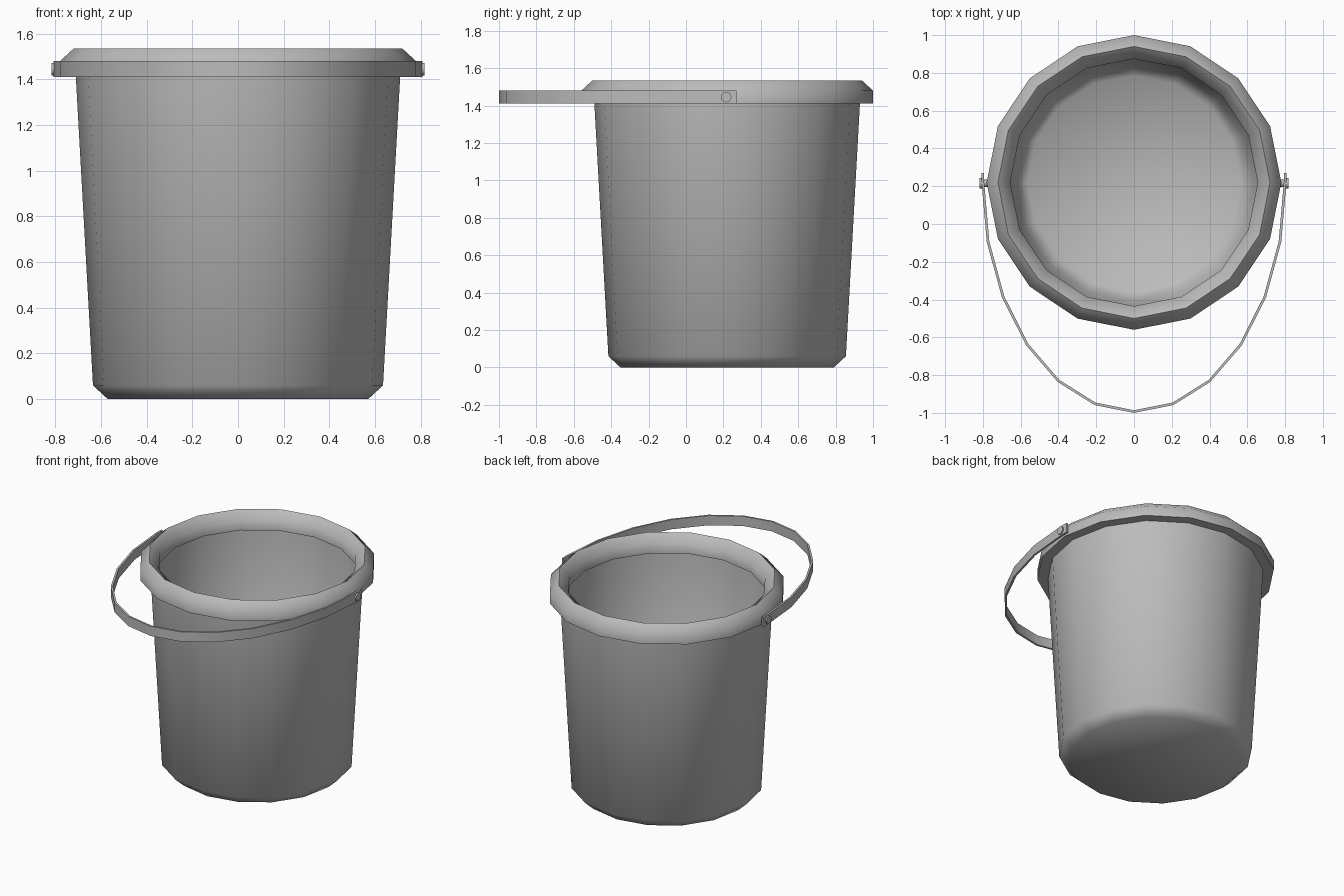
import bpy, bmesh
from math import sin, cos, pi, radians
from mathutils import Matrix

if "Cube" in bpy.data.objects:
    bpy.data.objects.remove(bpy.data.objects["Cube"], do_unlink=True)

CENTRE_Y = 0.22      # bucket axis, offset by the lowered handle
SIDES = 16
BAND_LOW, BAND_HIGH = 1.41, 1.48

grey = bpy.data.materials.new("plain grey")
grey.use_nodes = True
colour = (0.5, 0.5, 0.5, 1)
grey.diffuse_color = colour
grey.node_tree.nodes["Principled BSDF"].inputs["Base Color"].default_value = colour


def finish(name, bm, angle):
    """Turn a bmesh into a shaded object."""
    bmesh.ops.recalc_face_normals(bm, faces=bm.faces)
    mesh = bpy.data.meshes.new(name)
    bm.to_mesh(mesh)
    bm.free()
    mesh.materials.append(grey)
    obj = bpy.data.objects.new(name, mesh)
    bpy.context.collection.objects.link(obj)
    bpy.ops.object.select_all(action="DESELECT")
    obj.select_set(True)
    bpy.context.view_layer.objects.active = obj
    bpy.ops.object.shade_smooth_by_angle(angle=radians(angle))
    return obj


def bridge(bm, a, b):
    """Join two closed loops of vertices with quads."""
    for i in range(len(a)):
        j = (i + 1) % len(a)
        bm.faces.new((a[i], a[j], b[j], b[i]))


def revolve(name, profile, angle):
    """Revolve (radius, height) points, capping both ends."""
    bm = bmesh.new()
    rings = []
    for r, z in profile:
        rings.append([bm.verts.new((r * cos(2 * pi * i / SIDES),
                                    CENTRE_Y + r * sin(2 * pi * i / SIDES), z))
                      for i in range(SIDES)])
    for a, b in zip(rings, rings[1:]):
        bridge(bm, a, b)
    bm.faces.new(rings[0])
    bm.faces.new(rings[-1])
    return finish(name, bm, angle)


# Bucket: outer wall, rolled rim, then thin inner wall and floor
revolve("bucket_body", [
    (0.57, 0), (0.635, 0.06), (0.71, BAND_LOW),
    (0.78, BAND_LOW), (0.78, BAND_HIGH), (0.72, 1.535), (0.655, BAND_HIGH),
    (0.655, BAND_LOW), (0.697, BAND_LOW), (0.623, 0.066), (0.565, 0.012),
], 60)

# Handle: flat strap along half an ellipse with short straight ends
bm = bmesh.new()
half = 0.007
path = [(-1, 0, -0.8, 0.27)]
for k in range(13):
    t = radians(-90 + 15 * k)
    path.append((sin(t), -cos(t), 0.8 * sin(t), CENTRE_Y - 1.213 * cos(t)))
path.append((1, 0, 0.8, 0.27))
sections = []
for nx, ny, x, y in path:
    sections.append([bm.verts.new((x + s * half * nx, y + s * half * ny, z))
                     for s, z in ((-1, BAND_LOW), (1, BAND_LOW),
                                  (1, BAND_HIGH), (-1, BAND_HIGH))])
for a, b in zip(sections, sections[1:]):
    bridge(bm, a, b)
bm.faces.new(sections[0])
bm.faces.new(sections[-1])
finish("handle_strap", bm, 30)

# Pivot pins: a shaft from the rim with a round head outside the strap
for side, label in ((1, "left"), (-1, "right")):
    bm = bmesh.new()
    for radius, inner, outer in ((0.02, 0.765, 0.81), (0.028, 0.806, 0.817)):
        place = (Matrix.Translation((side * (inner + outer) / 2, CENTRE_Y - 0.005, 1.445))
                 @ Matrix.Rotation(pi / 2, 4, "Y"))
        bmesh.ops.create_cone(bm, cap_ends=True, segments=12, radius1=radius,
                              radius2=radius, depth=outer - inner, matrix=place)
    finish(label + "_pivot_pin", bm, 40)
